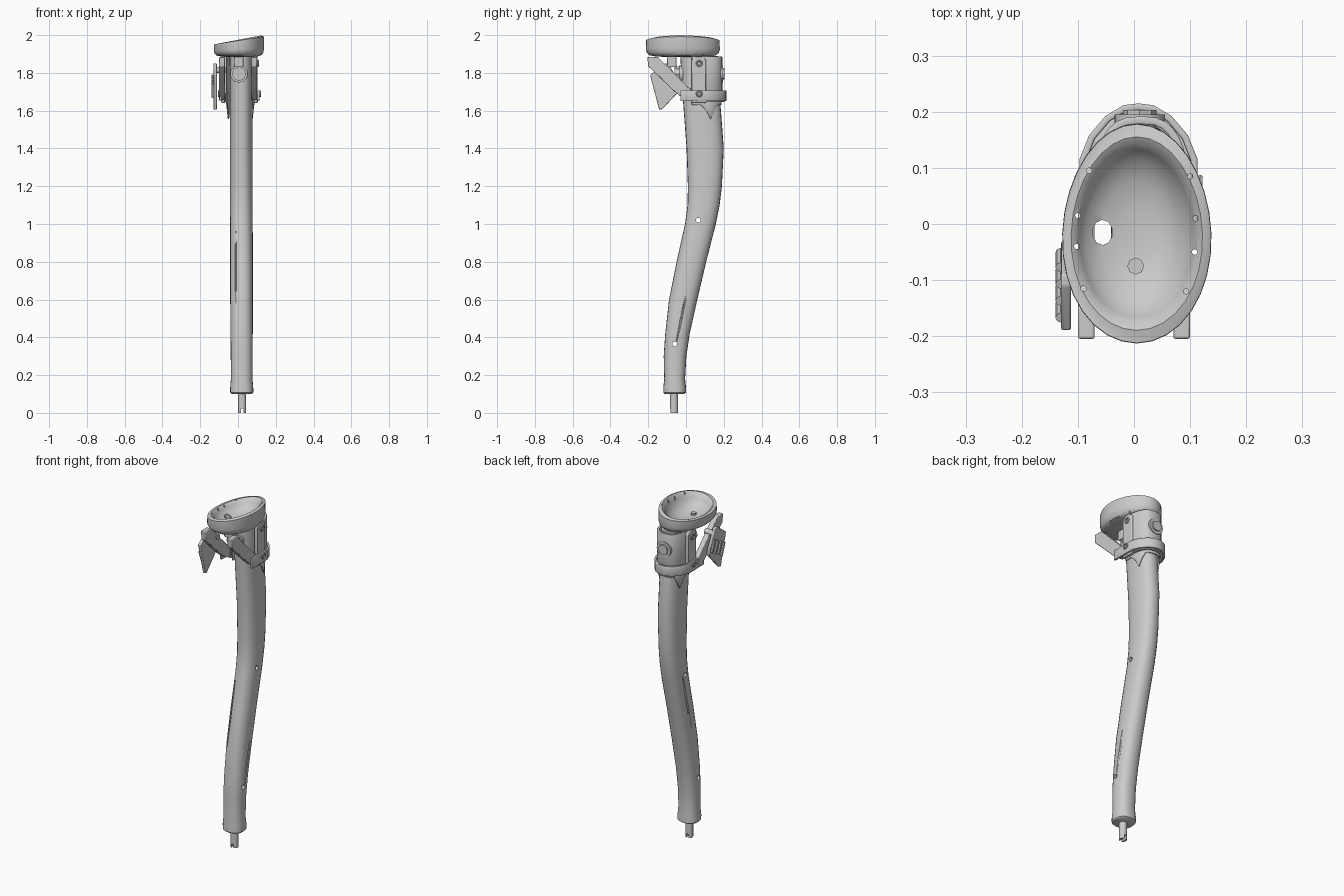
import bpy, bmesh, math
from mathutils import Vector

if "Cube" in bpy.data.objects:
    bpy.data.objects.remove(bpy.data.objects["Cube"])

CX = 0.008  # mirror plane of the strap and sleeve


def activate(o):
    bpy.ops.object.select_all(action='DESELECT')
    o.select_set(True)
    bpy.context.view_layer.objects.active = o


def smooth(o, angle=40):
    activate(o)
    bpy.ops.object.shade_smooth_by_angle(angle=math.radians(angle))
    return o


def mesh_object(name, verts, faces):
    me = bpy.data.meshes.new(name)
    me.from_pydata(verts, [], faces)
    bm = bmesh.new()
    bm.from_mesh(me)
    bmesh.ops.recalc_face_normals(bm, faces=bm.faces)
    bm.to_mesh(me)
    bm.free()
    o = bpy.data.objects.new(name, me)
    bpy.context.collection.objects.link(o)
    return o


def loft(name, rings):
    n = len(rings[0])
    verts = [v for r in rings for v in r]
    faces = [(k*n+i, k*n+(i+1) % n, (k+1)*n+(i+1) % n, (k+1)*n+i)
             for k in range(len(rings)-1) for i in range(n)]
    faces += [tuple(range(n)), tuple(range((len(rings)-1)*n, len(rings)*n))]
    return mesh_object(name, verts, faces)


def prism(name, yz, x0, x1, bevel=0.004):
    o = loft(name, [[(x, y, z) for y, z in yz] for x in (x0, x1)])
    if bevel:
        m = o.modifiers.new("bevel", 'BEVEL')
        m.width, m.segments = bevel, 2
    return smooth(o)


def rod(name, a, b, r, sides=16):
    a, b = Vector(a), Vector(b)
    bpy.ops.mesh.primitive_cylinder_add(vertices=sides, radius=r, depth=(b-a).length, location=(a+b)/2)
    o = bpy.context.object
    o.name = name
    o.rotation_euler = (b-a).to_track_quat('Z', 'Y').to_euler()
    return smooth(o)


def sheet(name, rows, thickness, bevel=0.003):
    """Strip from (x, y, z_low, z_high) rows, given thickness."""
    n = len(rows)
    verts = [(x, y, lo) for x, y, lo, hi in rows] + [(x, y, hi) for x, y, lo, hi in rows]
    o = mesh_object(name, verts, [(i, i+1, n+i+1, n+i) for i in range(n-1)])
    m = o.modifiers.new("thickness", 'SOLIDIFY')
    m.thickness, m.offset = thickness, 0
    b = o.modifiers.new("bevel", 'BEVEL')
    b.width, b.segments = bevel, 2
    return smooth(o)


def cut(o, cutters):
    for c in cutters:
        c.hide_render = True
        m = o.modifiers.new("cut", 'BOOLEAN')
        m.operation, m.object = 'DIFFERENCE', c
        activate(o)
        bpy.ops.object.modifier_apply(modifier=m.name)
        bpy.data.objects.remove(c, do_unlink=True)
    return smooth(o)


# curved handle: z, front y, back y, half width
sections = [(.1, -.112, -.01, .054), (.107, -.12, 0, .061), (.135, -.12, 0, .061), (.18, -.115, -.005, .057),
            (.3, -.118, .002, .058), (.42, -.11, .02, .059), (.6, -.09, .06, .06), (.8, -.05, .107, .06),
            (1, -.005, .158, .06), (1.1, .008, .178, .06), (1.2, .01, .19, .06), (1.4, .003, .2, .06),
            (1.6, -.012, .185, .06), (1.75, -.023, .172, .06), (1.89, -.03, .17, .06)]
rings = []
for z, y0, y1, rx in sections:
    ring = []
    for i in range(24):
        t = 2*math.pi*i/24
        c, s = math.cos(t), math.sin(t)
        ring.append((.02 - .004*z/2 + rx*math.copysign(abs(c)**.85, c),
                     (y0+y1)/2 + (y1-y0)/2*math.copysign(abs(s)**.85, s), z))
    rings.append(ring)
handle = loft("handle", rings)

# pin holes and long cracks in the handle
cutters = [rod("hole_cutter", (-.2, y, z), (.2, y, z), .013, 10) for y, z in ((.065, 1.02), (-.06, .365))]
for loc, size, tilt in (((-.012, -.055, .78), (.004, .022, .24), -.2),
                        ((.08, -.025, .5), (.008, .006, .14), -.2),
                        ((-.042, .05, .85), (.007, .006, .18), -.24)):
    bpy.ops.mesh.primitive_ico_sphere_add(subdivisions=2, radius=1, location=loc, rotation=(tilt, 0, 0))
    bpy.context.object.scale = size
    cutters.append(bpy.context.object)
cut(handle, cutters)

# forked pin at the foot
pin = rod("foot_pin", (.022, -.063, 0), (.022, -.063, .13), .021)
cut(pin, [prism("slot_cutter", [(-.1, -.01), (-.02, -.01), (-.02, .022), (-.1, .022)], .015, .029, 0)])

# egg-shaped bowl with slanted thick rim: scale, height, share of height taken from the slanted rim
profile = [(.25, 1.884, 0), (.7, 1.886, 0), (.9, 1.893, .03), (.97, 1.905, .1), (1, 1.92, .35), (.995, 1.965, .8),
           (.95, 1.965, .95), (.88, 1.968, 1), (.81, 1.96, .95), (.76, 1.945, .8), (.68, 1.927, .5),
           (.5, 1.908, .2), (.25, 1.9, 0), (.08, 1.898, 0)]
rings = []
for s, z, f in profile:
    ring = []
    for i in range(32):
        t = 2*math.pi*i/32
        x = .133*math.cos(t)*(1 - .05*math.sin(t))
        y = .196*math.sin(t)
        ring.append((.005 + x*s, -.017 + y*s, z + f*(.008 + .19*x*s)))
    rings.append(ring)
bowl = loft("bowl", rings)
rim_holes = [(-.1, .015), (-.102, -.04), (-.09, -.115), (.093, -.12),
             (.108, -.05), (.11, .01), (.1, .085), (-.08, .095)]
cutters = [rod("rim_cutter", (x, y, 1.8), (x, y, 2.1), .005, 8) for x, y in rim_holes]
drain = rod("drain_cutter", (-.056, -.015, 1.8), (-.056, -.015, 2.1), .018, 10)
drain.scale.y = 1.25
cut(bowl, cutters + [drain])
rod("bowl_bolt", (.003, -.075, 1.88), (.003, -.075, 1.912), .015, 8)
prism("bowl_bolt_nut", [(-.1, 1.83), (-.05, 1.83), (-.05, 1.887), (-.1, 1.887)], -.022, .028)

# sleeve around the back of the handle, hanging in points below the strap
rows = []
for i in range(17):
    t = math.pi*i/16
    low = 1.555 if i in (3, 13) else 1.6 if i in (2, 4, 12, 14) else 1.63
    rows.append((CX + .004 + .071*math.copysign(abs(math.cos(t))**.7, math.cos(t)),
                 .04 + .145*math.sin(t)**.8 if 0 < i < 16 else .03, low, 1.7))
sheet("sleeve_skirt", rows, .008)
rows = [(CX + (x-CX)*1.12, y, 1.69, 1.887) for x, y, lo, hi in rows]
sheet("sleeve", rows, .014)

# strap looping behind the sleeve
half = [(.1, -.03), (.1, .06), (.099, .115), (.083, .155), (.055, .188), (.025, .206)]
path = [(CX-x, y) for x, y in half] + [(CX, .209)] + [(CX+x, y) for x, y in reversed(half)]
sheet("back_strap", [(x, y, 1.65, 1.708) for x, y in path], .012)
sheet("strap_lining", [(CX + (x-CX)*.86, y*.93, 1.645, 1.7) for x, y in path[1:-1]], .022)

# side arms, riveted plates and rims, mirrored
arm = [(-.205, 1.885), (-.15, 1.885), (.0, 1.735), (.03, 1.71), (.03, 1.655), (-.01, 1.66), (-.06, 1.7), (-.2, 1.835)]
plate = [(.03, 1.64), (.105, 1.64), (.105, 1.87), (.085, 1.888), (.05, 1.888), (.03, 1.87)]
for side, s in (("left", -1), ("right", 1)):
    prism(side + "_arm", arm, CX - .008 + s*.07, CX - .008 + s*.1)
    prism(side + "_plate", plate, CX + s*.076, CX + s*.096)
    for z, x in ((1.85, .1), (1.69, .11)):
        bpy.ops.mesh.primitive_torus_add(location=(CX + s*x, .07, z), rotation=(0, math.pi/2, 0), major_radius=.013,
                                         minor_radius=.005, major_segments=14, minor_segments=6)
        bpy.context.object.name = side + "_eyelet"
        smooth(bpy.context.object)

# cross bolt with heads at the front and back
rod("cross_bolt", (.005, -.04, 1.795), (.005, .19, 1.795), .022)
rod("front_washer", (.005, -.035, 1.795), (.005, -.015, 1.795), .046, 20)
rod("front_bolt_head", (.005, -.062, 1.795), (.005, -.034, 1.795), .038, 8)
rod("back_washer", (.01, .175, 1.795), (.01, .195, 1.795), .045, 20)
rod("back_bolt_head", (.01, .193, 1.795), (.01, .203, 1.795), .03, 8)

# hanging lever flap on the left with raised ribs
flap = [(-.19, 1.79), (-.18, 1.75), (-.142, 1.605), (-.128, 1.605), (-.03, 1.71), (-.035, 1.74), (-.09, 1.85), (-.11, 1.85)]
prism("lever_flap", flap, -.13, -.112)
for k in range(4):
    y, z = -.155 + .03*k, 1.705 + .016*k
    rod("flap_rib", (-.131, y - .012, z + .035), (-.131, y + .014, z - .035), .009, 8)
rod("lever_pivot", (-.125, -.09, 1.815), (-.065, -.09, 1.815), .016)
